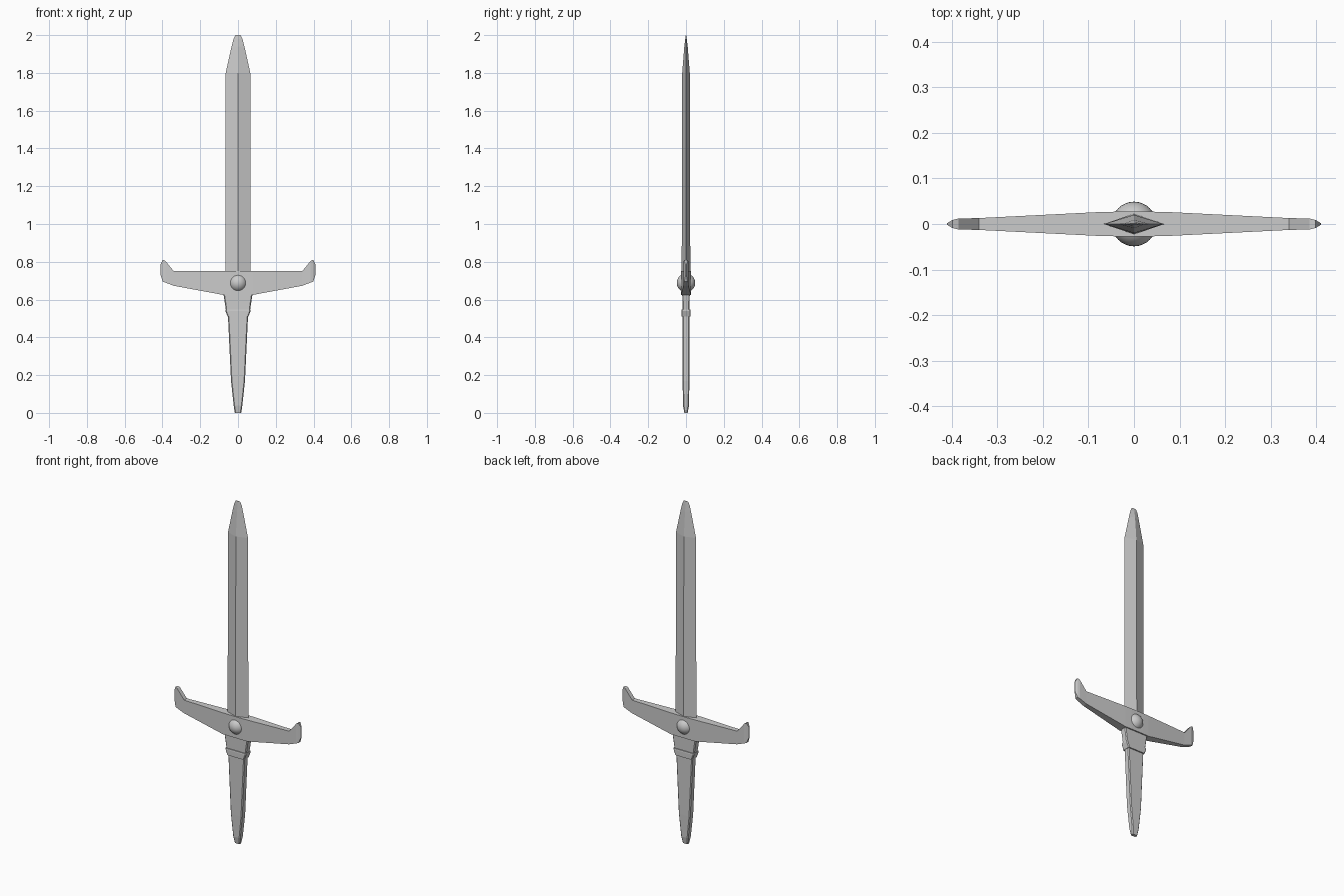
import bpy
import bmesh

cube = bpy.data.objects.get("Cube")
if cube:
    bpy.data.objects.remove(cube, do_unlink=True)

# One plain metal colour
steel = bpy.data.materials.new("steel_grey")
steel.use_nodes = True
colour = (0.6, 0.6, 0.6, 1)
steel.diffuse_color = colour
steel.node_tree.nodes["Principled BSDF"].inputs["Base Color"].default_value = colour


def finish(bm, name):
    bmesh.ops.recalc_face_normals(bm, faces=bm.faces)
    mesh = bpy.data.meshes.new(name)
    bm.to_mesh(mesh)
    bm.free()
    mesh.materials.append(steel)
    obj = bpy.data.objects.new(name, mesh)
    bpy.context.collection.objects.link(obj)
    return obj


def loft(name, rings):
    """Skin a list of equal-sized point rings and cap both ends."""
    bm = bmesh.new()
    loops = [[bm.verts.new(p) for p in ring] for ring in rings]
    n = len(loops[0])
    for a, b in zip(loops, loops[1:]):
        for i in range(n):
            j = (i + 1) % n
            bm.faces.new((a[i], a[j], b[j], b[i]))
    bm.faces.new(loops[0])
    bm.faces.new(loops[-1])
    return finish(bm, name)


def diamond(z, w, d):
    return [(w, 0, z), (0, d, z), (-w, 0, z), (0, -d, z)]


def chamfered(z, w, d, c=0.005):
    return [(w, d - c, z), (w - c, d, z), (c - w, d, z), (-w, d - c, z),
            (-w, c - d, z), (c - w, -d, z), (w - c, -d, z), (w, c - d, z)]


def upright(x, low, high, d):
    return [(x, -d, low), (x, d, low), (x, d, high), (x, -d, high)]


# Blade: diamond section narrowing to a blunt tip
blade = [(0.70, 0.067, 0.023), (1.80, 0.065, 0.02), (1.94, 0.034, 0.009),
         (1.98, 0.024, 0.004), (2.0, 0.014, 0.001)]
loft("blade", [diamond(*s) for s in blade])

# Crossguard: tapering arms with upturned thin ends
arm = [(0.04, 0.625, 0.75, 0.027), (0.08, 0.625, 0.75, 0.026),
       (0.34, 0.673, 0.75, 0.013), (0.385, 0.69, 0.805, 0.012),
       (0.398, 0.695, 0.81, 0.009), (0.41, 0.73, 0.785, 0.002)]
left = [upright(*s) for s in arm]
right = [upright(-x, lo, hi, d) for x, lo, hi, d in reversed(arm)]
loft("crossguard", right + left)

# Grip: flared shoulder, then a long taper to the rounded end
grip = [(0.0, 0.017, 0.009), (0.04, 0.023, 0.016), (0.17, 0.037, 0.018),
        (0.51, 0.053, 0.018), (0.545, 0.064, 0.019), (0.63, 0.077, 0.02)]
loft("grip", [chamfered(*s) for s in grip])

# Collar: raised band around the grip
collar = [(0.51, 0.055, 0.025), (0.54, 0.067, 0.025), (0.548, 0.067, 0.024)]
loft("collar", [chamfered(*s) for s in collar])

# Round stud set through the middle of the guard
bm = bmesh.new()
bmesh.ops.create_uvsphere(bm, u_segments=32, v_segments=16, radius=0.049)
bmesh.ops.translate(bm, verts=bm.verts, vec=(0, 0, 0.688))
stud = finish(bm, "guard_stud")
for poly in stud.data.polygons:
    poly.use_smooth = True
